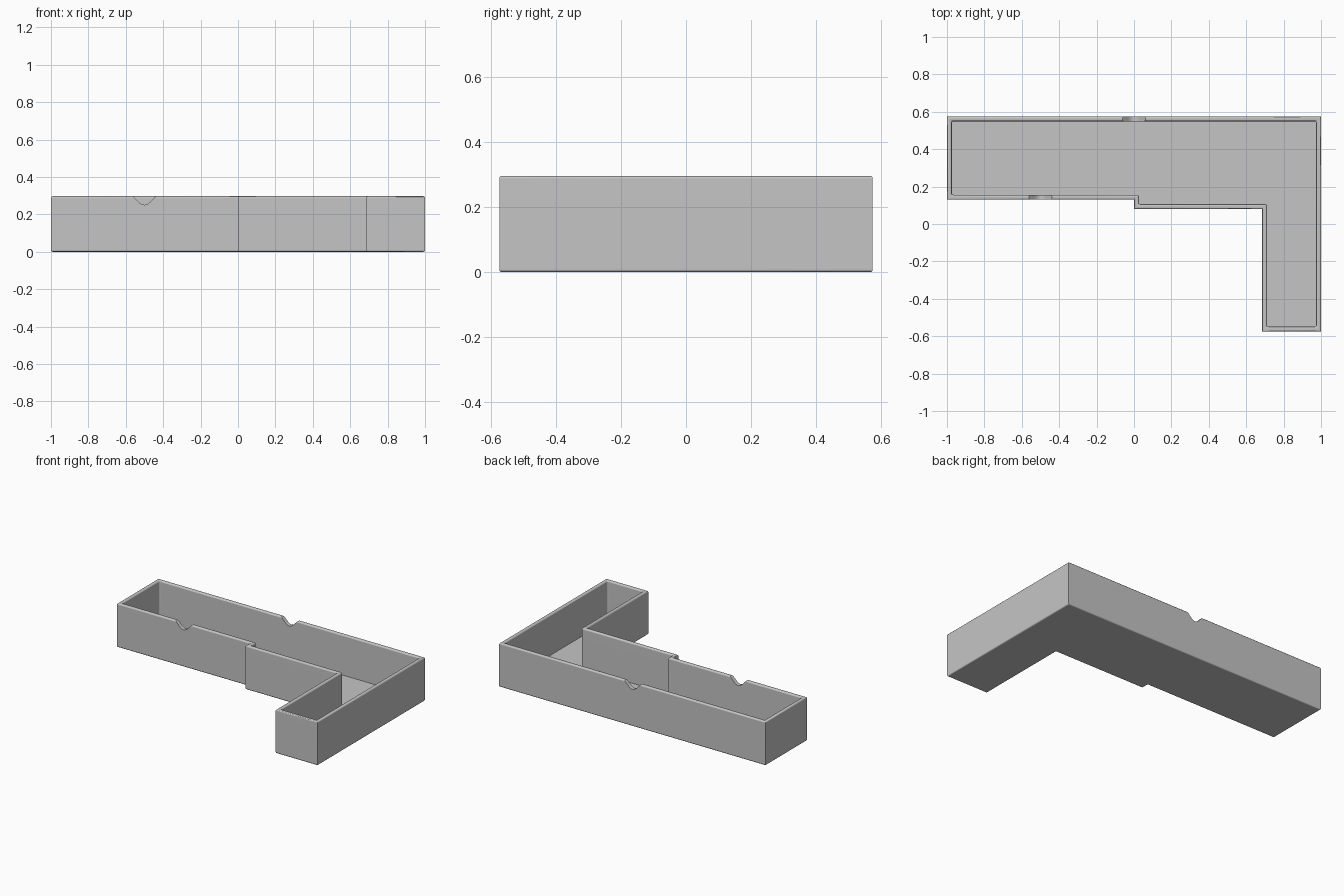
import bpy, bmesh, math
from mathutils import Vector

cube = bpy.data.objects.get("Cube")
if cube:
    bpy.data.objects.remove(cube, do_unlink=True)

HEIGHT, WALL, FLOOR, ROUND = 0.297, 0.026, 0.025, 0.009
OUTLINE = [(-1, 0.575), (-1, 0.13), (0, 0.13), (0, 0.08),
           (0.685, 0.08), (0.685, -0.575), (1, -0.575), (1, 0.575)]

grey = bpy.data.materials.new("grey")
grey.use_nodes = True
grey.diffuse_color = (0.56, 0.56, 0.56, 1)
grey.node_tree.nodes["Principled BSDF"].inputs["Base Color"].default_value = (0.56, 0.56, 0.56, 1)


def extrude(bm, face, offset):
    """Extrude one face and return the moved face."""
    geom = bmesh.ops.extrude_face_region(bm, geom=[face])["geom"]
    bmesh.ops.translate(bm, vec=offset,
                        verts=[g for g in geom if isinstance(g, bmesh.types.BMVert)])
    return next(g for g in geom if isinstance(g, bmesh.types.BMFace))


def make_object(name, bm):
    bmesh.ops.recalc_face_normals(bm, faces=bm.faces)
    mesh = bpy.data.meshes.new(name)
    bm.to_mesh(mesh)
    bm.free()
    mesh.materials.append(grey)
    obj = bpy.data.objects.new(name, mesh)
    bpy.context.collection.objects.link(obj)
    return obj


# Open tray: extruded outline, inset rim, hollowed interior
bm = bmesh.new()
base = bm.faces.new([bm.verts.new((x, y, 0)) for x, y in OUTLINE])
top = extrude(bm, base, Vector((0, 0, HEIGHT)))
bmesh.ops.recalc_face_normals(bm, faces=bm.faces)
bm.normal_update()
bmesh.ops.inset_region(bm, faces=[top], thickness=WALL, use_even_offset=True)
extrude(bm, top, Vector((0, 0, FLOOR - HEIGHT)))
if top.is_valid:
    bmesh.ops.delete(bm, geom=[top], context="FACES_ONLY")
bmesh.ops.recalc_face_normals(bm, faces=bm.faces)

# Round the rim, the bottom edge and the inner upright corners
outer = {(round(x, 3), round(y, 3)) for x, y in OUTLINE}


def is_rounded(edge):
    a, b = (v.co for v in edge.verts)
    on_outline = [(round(p.x, 3), round(p.y, 3)) in outer for p in (a, b)]
    if abs(a.z - b.z) > 0.1:
        return not any(on_outline)
    return on_outline[0] == on_outline[1] and abs(a.z - FLOOR) > 0.001


bmesh.ops.bevel(bm, geom=[e for e in bm.edges if is_rounded(e)], offset=ROUND,
                segments=3, profile=0.5, affect="EDGES", clamp_overlap=True)
tray = make_object("tray", bm)


# Flared finger notches cut through the front and back walls
def notch_cutter(name, x, y, half=0.063, depth=0.047, steps=20):
    bm = bmesh.new()
    points = [(x - half, HEIGHT + 0.1)]
    for i in range(steps + 1):
        t = 2 * i / steps - 1
        dip = depth * max(0, math.cos(math.pi * t / 2)) ** 1.25
        points.append((x + half * t, HEIGHT + 0.001 - dip))
    points.append((x + half, HEIGHT + 0.1))
    face = bm.faces.new([bm.verts.new((px, y - 0.04, pz)) for px, pz in points])
    extrude(bm, face, Vector((0, 0.08, 0)))
    obj = make_object(name, bm)
    obj.hide_render = True
    return obj


for name, x, y in (("front_notch_cutter", -0.5, 0.13 + WALL / 2),
                   ("back_notch_cutter", 0, 0.575 - WALL / 2)):
    mod = tray.modifiers.new(name, "BOOLEAN")
    mod.operation = "DIFFERENCE"
    mod.solver = "EXACT"
    mod.object = notch_cutter(name, x, y)

# Bake the cuts, drop the cutters, then smooth the rounded edges only
for obj in bpy.context.selected_objects:
    obj.select_set(False)
bpy.context.view_layer.objects.active = tray
tray.select_set(True)
for mod in list(tray.modifiers):
    cutter = mod.object
    bpy.ops.object.modifier_apply(modifier=mod.name)
    bpy.data.objects.remove(cutter, do_unlink=True)
bpy.ops.object.shade_smooth_by_angle(angle=math.radians(35))
weighted = tray.modifiers.new("flat_walls", "WEIGHTED_NORMAL")
weighted.keep_sharp = True
